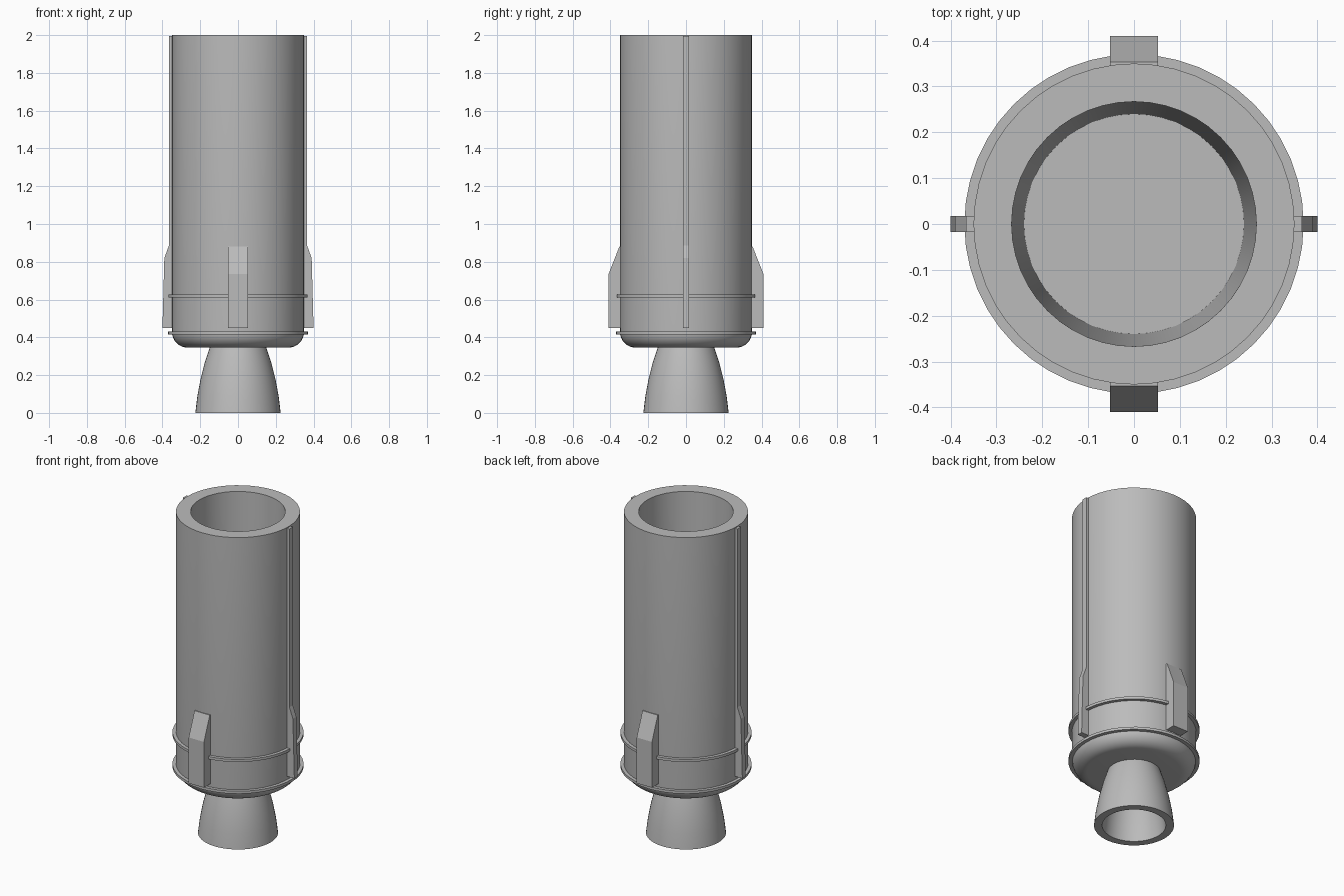
import bpy, bmesh, math

if "Cube" in bpy.data.objects:
    bpy.data.objects.remove(bpy.data.objects["Cube"])

grey = bpy.data.materials.new("plain grey")
grey.diffuse_color = (0.5, 0.5, 0.5, 1)
grey.use_nodes = True
grey.node_tree.nodes["Principled BSDF"].inputs["Base Color"].default_value = grey.diffuse_color


def finish(name, bm, smooth):
    bmesh.ops.remove_doubles(bm, verts=bm.verts, dist=1e-5)
    bmesh.ops.recalc_face_normals(bm, faces=bm.faces)
    mesh = bpy.data.meshes.new(name)
    bm.to_mesh(mesh)
    bm.free()
    mesh.materials.append(grey)
    obj = bpy.data.objects.new(name, mesh)
    bpy.context.collection.objects.link(obj)
    if smooth:
        bpy.ops.object.select_all(action='DESELECT')
        obj.select_set(True)
        bpy.context.view_layer.objects.active = obj
        bpy.ops.object.shade_smooth_by_angle(angle=math.radians(30))
    return obj


def lathe(name, profile, closed=False, steps=48):
    """Spin (radius, z) points around the z axis."""
    bm = bmesh.new()
    verts = [bm.verts.new((r, 0, z)) for r, z in profile]
    edges = [bm.edges.new(pair) for pair in zip(verts, verts[1:])]
    if closed:
        edges.append(bm.edges.new((verts[-1], verts[0])))
    bmesh.ops.spin(bm, geom=verts + edges, cent=(0, 0, 0), axis=(0, 0, 1),
                   angle=2 * math.pi, steps=steps, use_duplicate=False)
    return finish(name, bm, True)


def rib(name, profile, width, angle):
    """Extrude a (radius, z) outline sideways and turn it about z."""
    bm = bmesh.new()
    face = bm.faces.new([bm.verts.new((r, -width / 2, z)) for r, z in profile])
    moved = bmesh.ops.extrude_face_region(bm, geom=[face])["geom"]
    bmesh.ops.translate(bm, vec=(0, width, 0),
                        verts=[v for v in moved if isinstance(v, bmesh.types.BMVert)])
    obj = finish(name, bm, False)
    obj.rotation_euler.z = angle


# Hollow tube with a rounded lower edge and slightly tapered bore
arc = [(0.265 + 0.085 * math.sin(a), 0.43 - 0.085 * math.cos(a))
       for a in (math.pi / 2 * i / 8 for i in range(9))]
lathe("body_tube", [(0, 0.345)] + arc +
      [(0.35, 2), (0.267, 2), (0.24, 0.45), (0, 0.45)])

# Flared exhaust bell, open at the bottom
lathe("nozzle", [(0, 0.37), (0.14, 0.37), (0.15, 0.345), (0.175, 0.27), (0.198, 0.18),
                 (0.215, 0.09), (0.226, 0), (0.18, 0), (0.17, 0.09),
                 (0.153, 0.18), (0.13, 0.27), (0.105, 0.34), (0, 0.34)])

# Two thin bands around the lower body
for name, z in (("lower_band", 0.422), ("upper_band", 0.62)):
    lathe(name, [(0.34, z - 0.008), (0.37, z - 0.008),
                 (0.37, z + 0.008), (0.34, z + 0.008)], closed=True)

# Long side rails, thicker near the base
rail = [(0.335, 0.45), (0.40, 0.45), (0.39, 0.82), (0.366, 0.885),
        (0.366, 1.995), (0.335, 1.995)]
rib("right_rail", rail, 0.034, 0)
rib("left_rail", rail, 0.034, math.pi)

# Short wide fins on the front and back
fin = [(0.33, 0.45), (0.41, 0.45), (0.41, 0.735), (0.353, 0.88), (0.33, 0.88)]
rib("back_fin", fin, 0.105, math.pi / 2)
rib("front_fin", fin, 0.105, -math.pi / 2)
